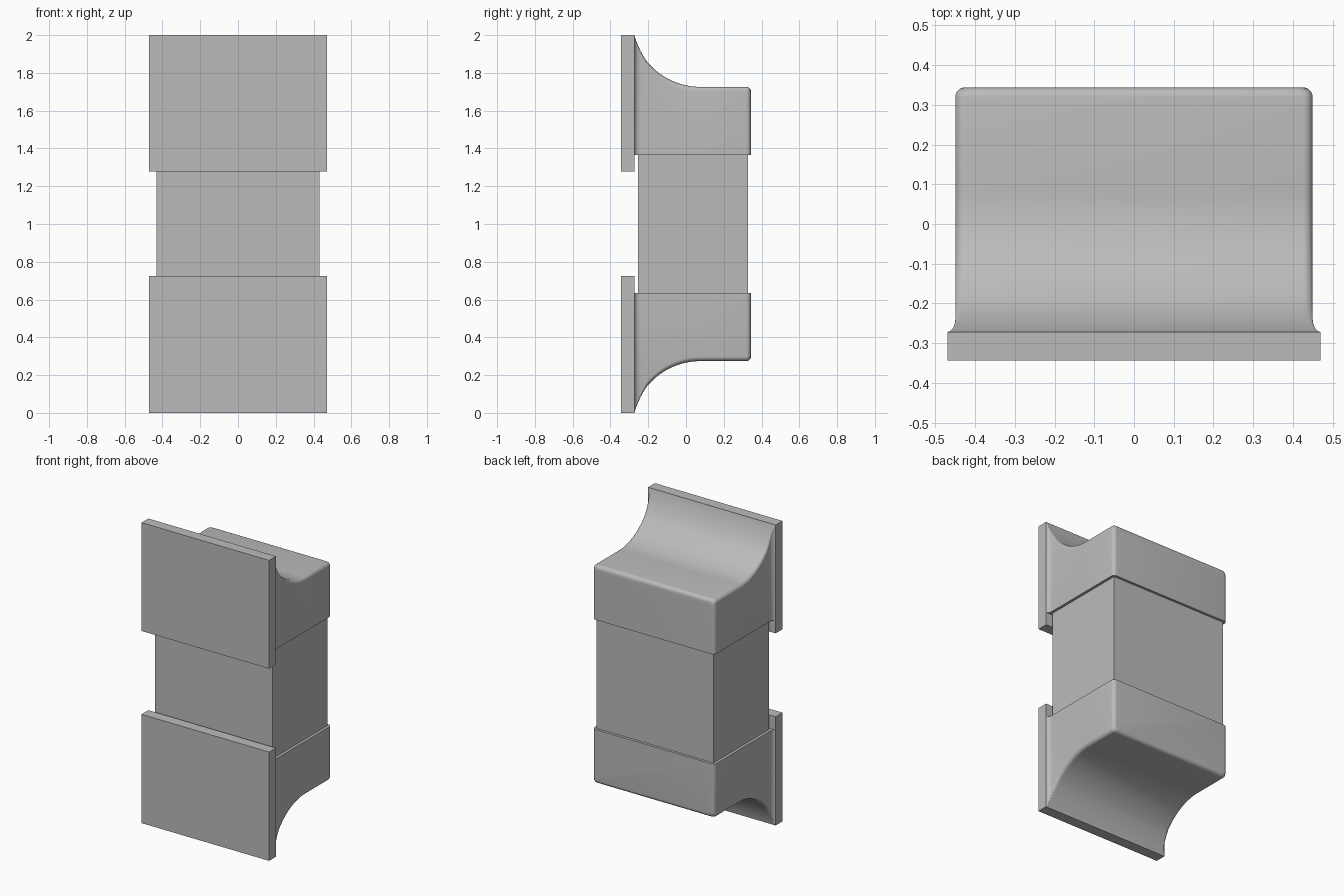
import bpy, bmesh, math

if "Cube" in bpy.data.objects:
    bpy.data.objects.remove(bpy.data.objects["Cube"])

GREY = bpy.data.materials.new("plain grey")
GREY.diffuse_color = (0.5, 0.5, 0.5, 1)
GREY.use_nodes = True
GREY.node_tree.nodes["Principled BSDF"].inputs["Base Color"].default_value = GREY.diffuse_color


def finish(name, bm):
    bmesh.ops.recalc_face_normals(bm, faces=bm.faces)
    me = bpy.data.meshes.new(name)
    bm.to_mesh(me)
    bm.free()
    me.materials.append(GREY)
    ob = bpy.data.objects.new(name, me)
    bpy.context.collection.objects.link(ob)
    return ob


def box(name, x, y, z):
    bm = bmesh.new()
    bmesh.ops.create_cube(bm, size=1)
    for v in bm.verts:
        v.co = [(a + b) / 2 + c * (b - a) for c, (a, b) in zip(v.co, (x, y, z))]
    return finish(name, bm)


W, FRONT, BACK = 0.45, -0.272, 0.344   # block half width and depth range
TOP, BASE = 1.726, 1.365               # flat top and underside of the block
R, COVE, COVE_Y = 0.025, 0.362, 0.075  # edge rounding and concave sweep
FLARE = 0.034                          # depth of the side flare at the plate


def stations():
    """Depth, half width, top height and corner radius along the block."""
    out = []
    a0 = math.asin((COVE_Y - FRONT) / COVE)
    ys = {COVE_Y - COVE * math.sin(a0 * i / 24) for i in range(25)}
    ys |= {FRONT + FLARE * (i / 6) ** 1.5 for i in range(1, 7)}
    for y in sorted(ys):
        d = COVE_Y - y
        top = TOP + COVE - math.sqrt(COVE ** 2 - d ** 2)
        f = max(0.0, 1 - (y - FRONT) / FLARE)
        flare = 0.02 * (1 - math.sqrt(1 - min(f, 1) ** 2))
        r = R * min(1, max(0.02, (y - FRONT) / 0.06))
        out.append((y, W + flare, top + 0.012 * max(0, 1 - (y - FRONT) / 0.06), r))
    # rounded rear edge
    for i in range(7):
        a = math.pi / 2 * i / 6
        inset = R * (1 - math.cos(a))
        out.append((BACK - R + R * math.sin(a), W - inset, TOP - inset, R))
    return out


def block(name, flip):
    bm = bmesh.new()
    rings = []
    for y, w, top, r in stations():
        right = [(w, BASE)]
        for i in range(7):
            a = math.pi / 2 * i / 6
            right.append((w - r + r * math.cos(a), top - r + r * math.sin(a)))
        ring = right + [(-x, z) for x, z in reversed(right)]
        rings.append([bm.verts.new((x, y, 2 - z if flip else z)) for x, z in ring])
    n = len(rings[0])
    for a, b in zip(rings, rings[1:]):
        for i in range(n):
            j = (i + 1) % n
            bm.faces.new((a[i], a[j], b[j], b[i]))
    bm.faces.new(rings[0])
    bm.faces.new(rings[-1])
    ob = finish(name, bm)
    bpy.ops.object.select_all(action='DESELECT')
    ob.select_set(True)
    bpy.context.view_layer.objects.active = ob
    bpy.ops.object.shade_smooth_by_angle(angle=math.radians(35))


# central post
box("post", (-0.432, 0.432), (-0.255, 0.327), (0.62, 1.38))

# coved blocks and their front plates, mirrored top to bottom
for label, flip in (("upper", False), ("lower", True)):
    block(label + "_block", flip)
    z = (0.0, 0.724) if flip else (1.279, 2.0)
    box(label + "_front_plate", (-0.47, 0.47), (-0.344, FRONT), z)
